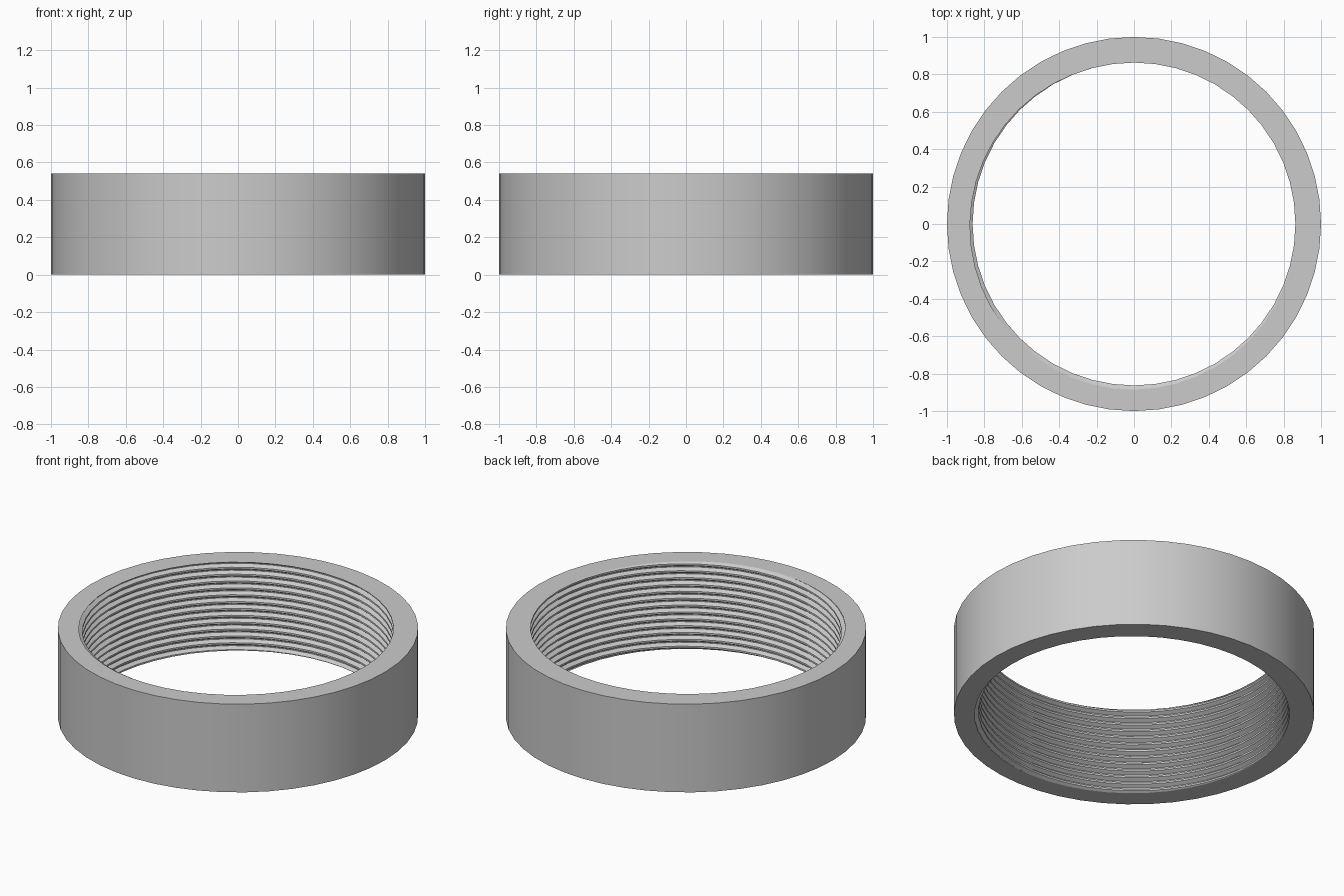
import bpy, bmesh, math

if "Cube" in bpy.data.objects:
    bpy.data.objects.remove(bpy.data.objects["Cube"])

H, R_OUT, R_CREST = 0.54, 1.0, 0.863   # ring height, outer radius, thread crest radius
PITCH = 0.042
DEPTH = 0.541 * PITCH
SIDES = 48
START = math.radians(245)              # angle where the groove runs out at the top rim


def thread_radius(u):
    """Trapezoid thread profile; u is measured in turns, groove centred on 0."""
    d = abs(u - round(u))
    t = min(max((3 / 8 - d) / (3 / 8 - 1 / 16), 0), 1)
    return R_CREST + DEPTH * t


def point(bm, r, a, z):
    return bm.verts.new((r * math.cos(a), r * math.sin(a), z))


bm = bmesh.new()
breaks = [k + b for k in range(-16, 4) for b in (-3 / 8, -1 / 16, 1 / 16, 3 / 8)]
columns = []
for i in range(SIDES + 1):
    a = 2 * math.pi * i / SIDES
    turn = (a - START) / (2 * math.pi)
    # outer wall, then the threaded bore clipped to the ring height
    col = [point(bm, R_OUT, a, H), point(bm, R_OUT, a, 0)]
    for u in breaks:
        z = min(max(H + PITCH * (u + turn), 0), H)
        col.append(point(bm, thread_radius((z - H) / PITCH - turn), a, z))
    columns.append(col)

# skin the columns into a closed ring
n = len(columns[0])
for c0, c1 in zip(columns, columns[1:]):
    for j in range(n):
        k = (j + 1) % n
        bm.faces.new((c0[j], c0[k], c1[k], c1[j]))
bmesh.ops.remove_doubles(bm, verts=bm.verts, dist=1e-5)
bmesh.ops.dissolve_degenerate(bm, edges=bm.edges, dist=1e-5)
bmesh.ops.recalc_face_normals(bm, faces=bm.faces)

mesh = bpy.data.meshes.new("threaded_ring")
bm.to_mesh(mesh)
bm.free()
ring = bpy.data.objects.new("threaded_ring", mesh)
bpy.context.collection.objects.link(ring)

# plain grey metal
grey = bpy.data.materials.new("grey")
grey.diffuse_color = (0.6, 0.6, 0.6, 1)
grey.use_nodes = True
grey.node_tree.nodes["Principled BSDF"].inputs["Base Color"].default_value = grey.diffuse_color
mesh.materials.append(grey)

bpy.context.view_layer.objects.active = ring
ring.select_set(True)
bpy.ops.object.shade_smooth_by_angle(angle=math.radians(30))
